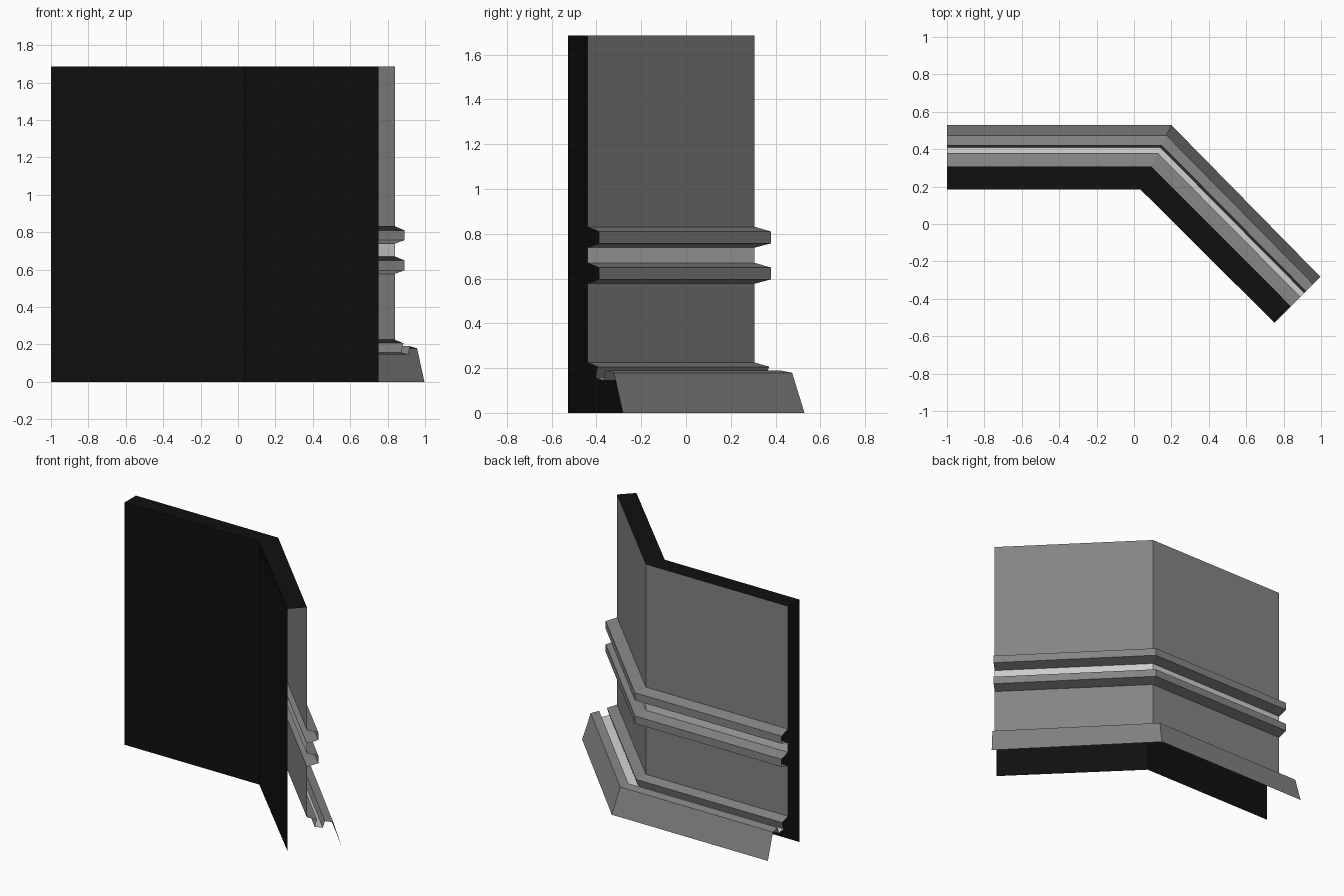
import bpy

if "Cube" in bpy.data.objects:
    bpy.data.objects.remove(bpy.data.objects["Cube"])


def material(name, v):
    m = bpy.data.materials.new(name)
    m.diffuse_color = (v, v, v, 1)
    m.use_nodes = True
    m.node_tree.nodes["Principled BSDF"].inputs["Base Color"].default_value = m.diffuse_color
    return m


black = material("black", 0.005)
grey = material("grey", 0.23)
light = material("light", 0.8)


def stations(t, z):
    """Left end, mitred bend and right end for depth t behind the front face."""
    return [(-1.0, 0.184 + t, z),
            (0.035 + 0.478 * t, 0.184 + t, z),
            (0.751 + 0.712 * t, -0.528 + 0.712 * t, z)]


def sweep(name, profile, mat):
    """Sweep an open (depth, height) profile along the bent wall line."""
    verts = [p for t, z in profile for p in stations(t, z)]
    faces = [(3*i + s, 3*i + s + 1, 3*i + s + 4, 3*i + s + 3)
             for i in range(len(profile) - 1) for s in range(2)]
    mesh = bpy.data.meshes.new(name)
    mesh.from_pydata(verts, [], faces)
    mesh.materials.append(mat)
    obj = bpy.data.objects.new(name, mesh)
    bpy.context.collection.objects.link(obj)
    return obj


W = 0.123    # wall thickness
R = 0.195    # rail depth
H = 1.685    # wall height

# Plain front panel with the top edge; ends and bottom stay open
sweep("front_panel_and_top", [(0, 0), (0, H), (W, H)], black)

# Back wall above the rails
sweep("upper_wall", [(W, H), (W, 0.831)], grey)

# Two hollow rails with a light strip between them
for name, top in (("upper_rail", 0.831), ("lower_rail", 0.67)):
    sweep(name, [(W, top), (R, top - 0.021), (R, top - 0.074), (W, top - 0.093)], grey)
sweep("light_strip", [(W, 0.738), (W, 0.67)], light)

# Back wall below the rails, ending in the small base moulding
sweep("lower_wall", [(W, 0.577), (W, 0.225)], grey)
sweep("base_moulding", [(W, 0.225), (0.187, 0.206), (0.172, 0.156)], grey)

# Light groove and sloped kerb at the foot
sweep("light_groove", [(0.172, 0.156), (0.224, 0.145)], light)
sweep("kerb", [(0.224, 0.145), (0.237, 0.19), (0.29, 0.179), (0.345, 0)], grey)
